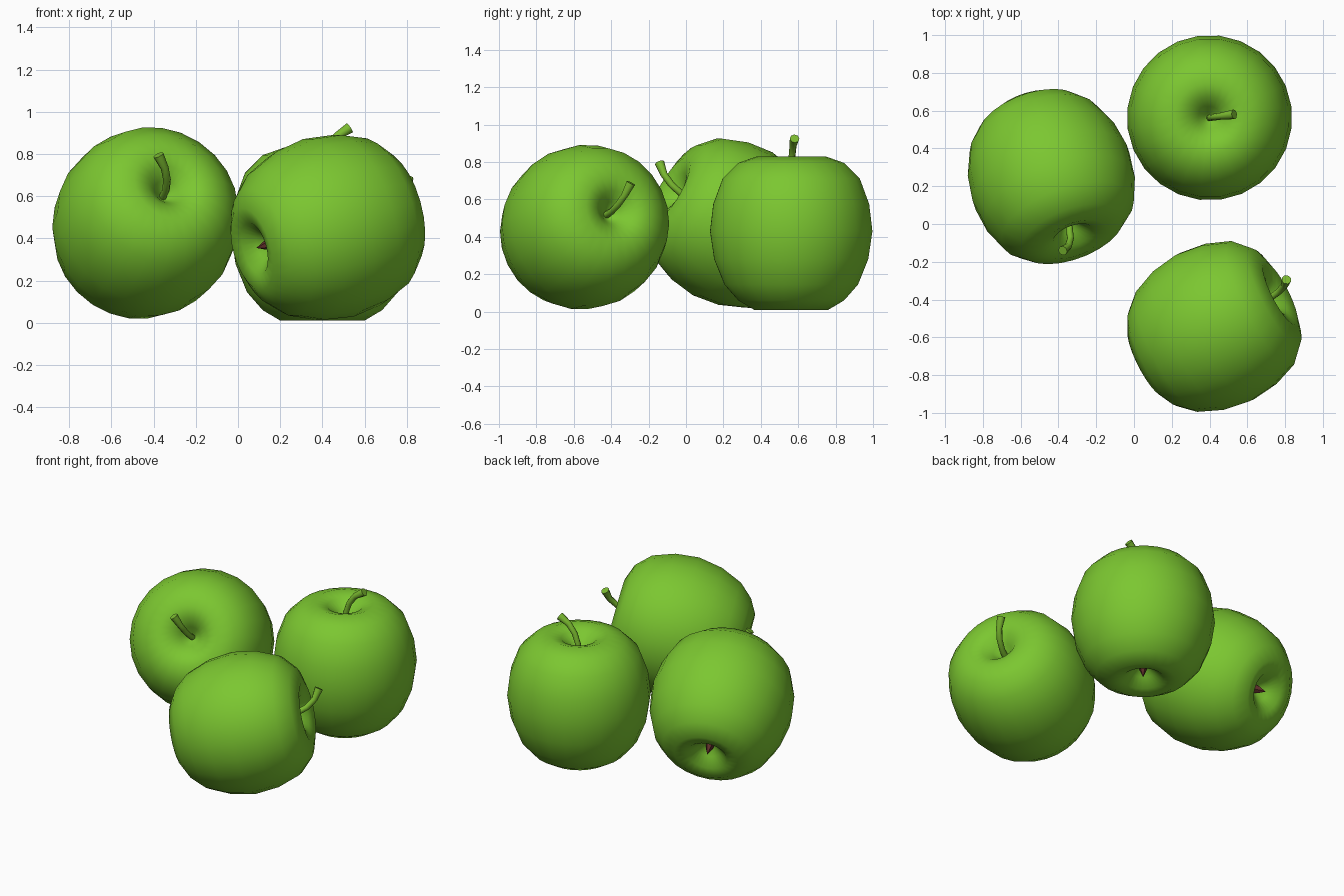
import bpy, bmesh, math
from mathutils import Vector, Matrix

if "Cube" in bpy.data.objects:
    bpy.data.objects.remove(bpy.data.objects["Cube"])

SIDES = 24


def material(name, rgb):
    m = bpy.data.materials.new(name)
    m.diffuse_color = (*rgb, 1)
    m.use_nodes = True
    m.node_tree.nodes["Principled BSDF"].inputs["Base Color"].default_value = m.diffuse_color
    return m


skin = material("green_skin", (0.20, 0.57, 0.03))
stalk = material("green_stalk", (0.20, 0.50, 0.03))
dark = material("dark_brown", (0.10, 0.025, 0.02))

# Half profile (radius, height about the apple's middle), stem dimple to blossom dimple
PROFILE = [(0, 0.27), (0.025, 0.29), (0.06, 0.335), (0.11, 0.385), (0.185, 0.41),
           (0.285, 0.375), (0.37, 0.29), (0.42, 0.155), (0.4375, 0.01), (0.415, -0.14),
           (0.36, -0.275), (0.285, -0.36), (0.20, -0.41), (0.125, -0.395),
           (0.07, -0.345), (0.03, -0.305), (0, -0.295)]
# Stem path (sideways, height) with radius
STEM = [(0, 0.26, 0.019), (0.006, 0.34, 0.018), (0.03, 0.41, 0.018),
        (0.07, 0.465, 0.019), (0.132, 0.505, 0.026)]


def finish(bm, name, mat, matrix):
    bmesh.ops.remove_doubles(bm, verts=bm.verts, dist=1e-5)
    bmesh.ops.recalc_face_normals(bm, faces=bm.faces)
    me = bpy.data.meshes.new(name)
    bm.to_mesh(me)
    bm.free()
    me.materials.append(mat)
    ob = bpy.data.objects.new(name, me)
    bpy.context.collection.objects.link(ob)
    ob.matrix_world = matrix
    bpy.ops.object.select_all(action='DESELECT')
    ob.select_set(True)
    bpy.context.view_layer.objects.active = ob
    bpy.ops.object.shade_smooth_by_angle(angle=math.radians(50))
    return ob


def lathe(profile, sides):
    bm = bmesh.new()
    vs = [bm.verts.new((r, 0, z)) for r, z in profile]
    es = [bm.edges.new(p) for p in zip(vs, vs[1:])]
    bmesh.ops.spin(bm, geom=vs + es, cent=(0, 0, 0), axis=(0, 0, 1),
                   angle=math.tau, steps=sides)
    return bm


def tube(path, sides=8):
    bm = bmesh.new()
    pts = [Vector((x, 0, z)) for x, z, _ in path]
    rings = []
    for i, p in enumerate(pts):
        t = (pts[min(i + 1, len(pts) - 1)] - pts[max(i - 1, 0)]).normalized()
        side, up = Vector((0, 1, 0)), t.cross(Vector((0, 1, 0)))
        r = path[i][2]
        rings.append([bm.verts.new(p + r * (math.cos(a) * side + math.sin(a) * up))
                      for a in (math.tau * k / sides for k in range(sides))])
    for a, b in zip(rings, rings[1:]):
        for k in range(sides):
            n = (k + 1) % sides
            bm.faces.new((a[k], a[n], b[n], b[k]))
    bm.faces.new(rings[0])
    bm.faces.new(rings[-1])
    return bm


def apple(tag, centre, axis, lean):
    # Local z follows the core, local x the way the stem leans
    z = Vector(axis).normalized()
    x = Vector(lean)
    x = (x - x.dot(z) * z).normalized()
    rot = Matrix((x, z.cross(x), z)).transposed().to_4x4()
    m = Matrix.Translation(centre) @ rot
    finish(lathe(PROFILE, SIDES), tag + "_apple_body", skin, m)
    finish(tube(STEM), tag + "_apple_stem", stalk, m)
    # Dried blossom: small spike in the bottom dimple
    cone = lathe([(0, -0.28), (0.028, -0.30), (0.022, -0.335), (0, -0.385)], 5)
    finish(cone, tag + "_apple_blossom_end", dark, m)


apple("upright", (0.40, 0.5625, 0.42), (0, 0, 1), (1, 0.14, 0))
apple("left", (-0.4425, 0.2575, 0.465), (0.31, -0.83, 0.47), (-0.109, 0.025, 0.11))
apple("front", (0.42, -0.55, 0.448), (0.86, 0.44, 0.24), (-0.048, 0.036, 0.125))
